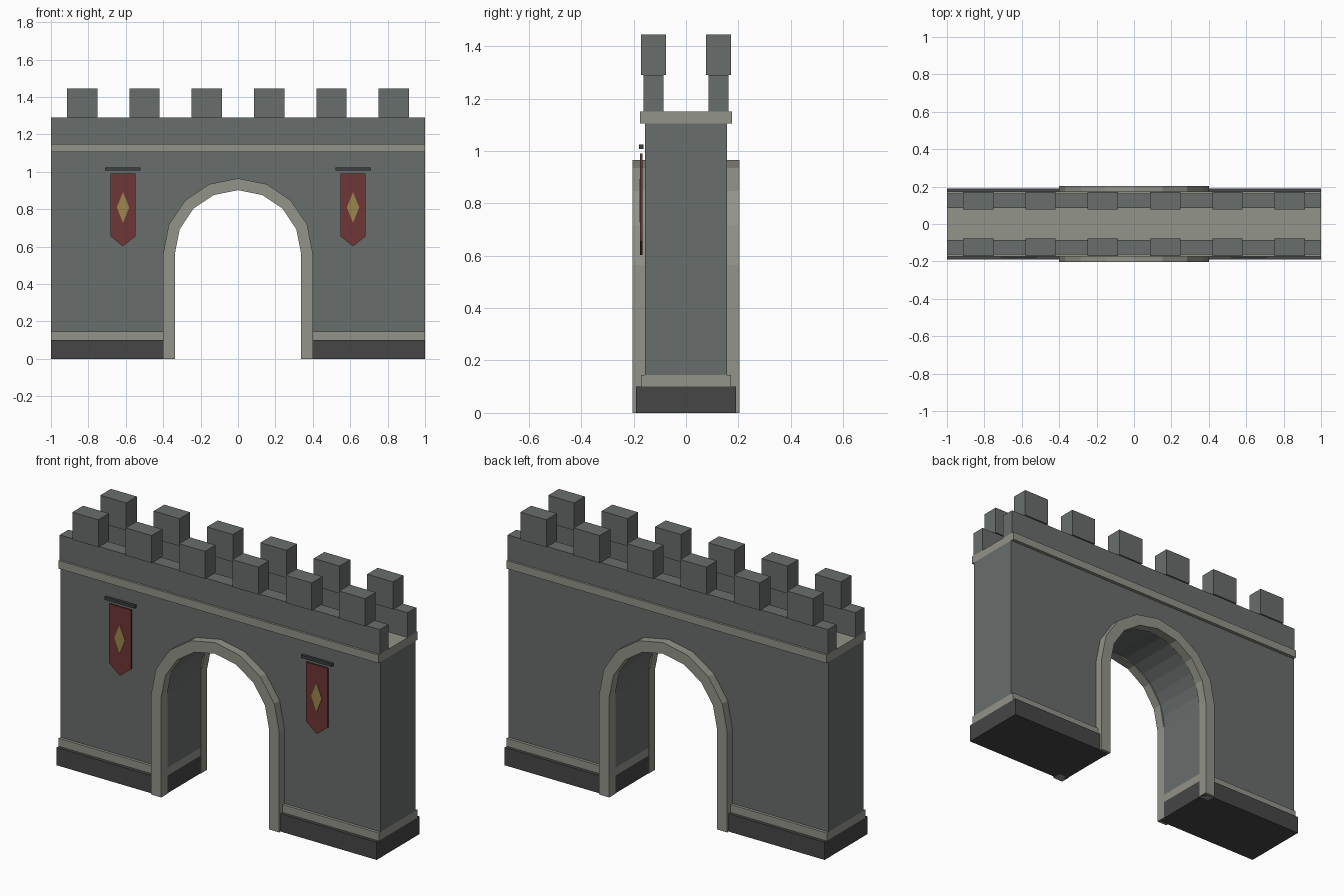
import bpy, bmesh, math

if "Cube" in bpy.data.objects:
    bpy.data.objects.remove(bpy.data.objects["Cube"])


def material(name, hex_code):
    m = bpy.data.materials.new(name)
    rgb = [int(hex_code[i:i + 2], 16) / 255 for i in (0, 2, 4)]
    m.diffuse_color = [((c + 0.055) / 1.055) ** 2.4 if c > 0.04 else c / 12.92 for c in rgb] + [1]
    m.use_nodes = True
    m.node_tree.nodes["Principled BSDF"].inputs["Base Color"].default_value = m.diffuse_color
    return m


STONE = material("grey stone", "686D6B")
TRIM = material("pale trim stone", "929389")
DARK = material("dark plinth stone", "464646")
RED = material("banner red", "703636")
GOLD = material("emblem gold", "9C864C")
IRON = material("dark iron", "3C3F42")


def prisms(name, parts, mat):
    """One object from (xz outline, y0, y1) prisms."""
    bm = bmesh.new()
    for pts, y0, y1 in parts:
        a = [bm.verts.new((x, y0, z)) for x, z in pts]
        b = [bm.verts.new((x, y1, z)) for x, z in pts]
        bm.faces.new(a)
        bm.faces.new(b[::-1])
        n = len(pts)
        for i in range(n):
            j = (i + 1) % n
            bm.faces.new((a[j], a[i], b[i], b[j]))
    bmesh.ops.recalc_face_normals(bm, faces=bm.faces)
    me = bpy.data.meshes.new(name)
    bm.to_mesh(me)
    bm.free()
    me.materials.append(mat)
    ob = bpy.data.objects.new(name, me)
    bpy.context.collection.objects.link(ob)
    return ob


def rect(x0, x1, z0, z1):
    return [(x0, z0), (x1, z0), (x1, z1), (x0, z1)]


def polar(r, a):
    return (r * math.cos(a), SPRING + r * math.sin(a))


SPRING, R_IN, R_OUT, R_WALL = 0.565, 0.337, 0.4, 0.34

# Wall with arched passage
arch = [polar(R_WALL, math.pi * i / 16) for i in range(17)]
outline = [(1, 0.145), (1, 1.105), (-1, 1.105), (-1, 0.145), (-R_WALL, 0.145)]
prisms("wall", [(outline + arch[::-1] + [(R_WALL, 0.145)], -0.156, 0.156)], STONE)

# Plinths and base bands on both sides of the passage
for side, x0, x1 in (("left", -1, -R_WALL), ("right", R_WALL, 1)):
    prisms(side + "_plinth", [(rect(x0, x1, 0, 0.1), -0.191, 0.191)], DARK)
    prisms(side + "_base_band", [(rect(x0, x1, 0.1, 0.145), -0.172, 0.172)], TRIM)

# Walkway slab
prisms("walkway_band", [(rect(-1, 1, 1.105, 1.15), -0.175, 0.175)], TRIM)

# Parapets, merlons and arch surrounds, front and back
for side, s in (("front", -1), ("back", 1)):
    prisms(side + "_parapet", [(rect(-1, 1, 1.15, 1.29), s * 0.086, s * 0.163)], STONE)
    merlons = []
    for i in range(6):
        c = (i - 2.5) / 3
        merlons.append((rect(c - 0.081, c + 0.081, 1.29, 1.445), s * 0.077, s * 0.172))
    prisms(side + "_merlons", merlons, STONE)
    y0, y1 = s * 0.15, s * 0.204
    blocks = [(rect(-R_OUT, -R_IN, 0, SPRING), y0, y1), (rect(R_IN, R_OUT, 0, SPRING), y0, y1)]
    for i in range(8):
        a, b = math.pi * i / 8, math.pi * (i + 1) / 8
        blocks.append(([polar(R_IN, a), polar(R_OUT, a), polar(R_OUT, b), polar(R_IN, b)], y0, y1))
    prisms(side + "_arch_surround", blocks, TRIM)

# Banners on the front
for side, c in (("left", -0.615), ("right", 0.615)):
    cloth = [(c - 0.068, 0.99), (c - 0.068, 0.656), (c, 0.602), (c + 0.068, 0.656), (c + 0.068, 0.99)]
    prisms(side + "_banner", [(cloth, -0.175, -0.166)], RED)
    diamond = [(c, 0.727), (c + 0.033, 0.81), (c, 0.892), (c - 0.033, 0.81)]
    prisms(side + "_banner_emblem", [(diamond, -0.178, -0.174)], GOLD)
    prisms(side + "_banner_rod", [(rect(c - 0.095, c + 0.095, 1.008, 1.024), -0.179, -0.163)], IRON)
